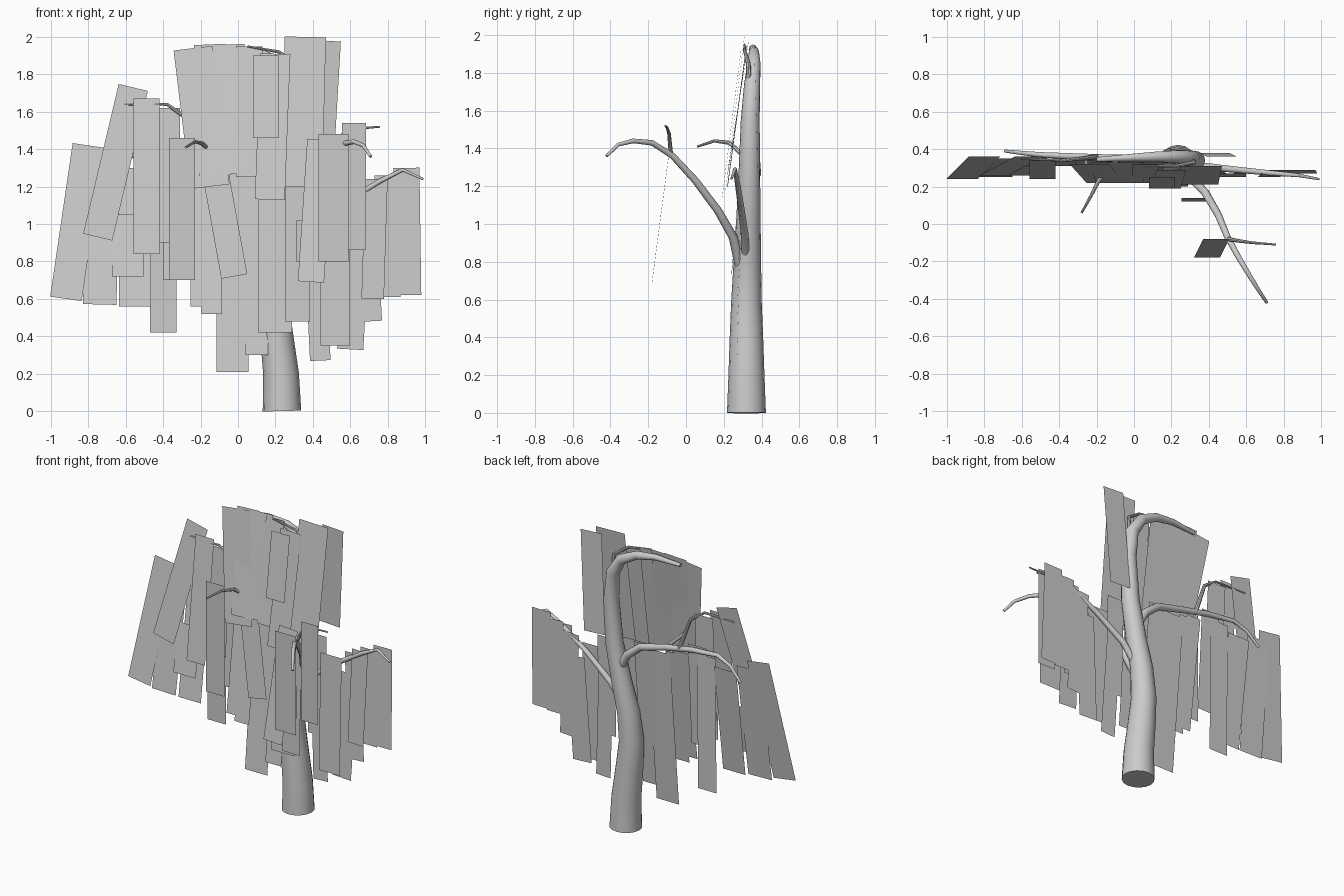
import bpy
from math import radians
from mathutils import Vector

cube = bpy.data.objects.get("Cube")
if cube:
    bpy.data.objects.remove(cube, do_unlink=True)

grey = bpy.data.materials.new("plain_grey")
grey.use_nodes = True
shade = (0.6, 0.6, 0.6, 1)
grey.diffuse_color = shade
grey.node_tree.nodes["Principled BSDF"].inputs["Base Color"].default_value = shade


def limb(name, points, start, end, sides=12):
    """Round tapering tube through the points, converted to a mesh."""
    curve = bpy.data.curves.new(name, "CURVE")
    curve.dimensions = "3D"
    curve.bevel_depth = 1
    curve.bevel_resolution = sides // 2 - 2
    curve.use_fill_caps = True
    spline = curve.splines.new("POLY")
    spline.points.add(len(points) - 1)
    for i, (target, point) in enumerate(zip(spline.points, points)):
        target.co = (*point, 1)
        target.radius = start + (end - start) * i / (len(points) - 1)
    curve.materials.append(grey)
    obj = bpy.data.objects.new(name, curve)
    bpy.context.collection.objects.link(obj)
    bpy.ops.object.select_all(action="DESELECT")
    bpy.context.view_layer.objects.active = obj
    obj.select_set(True)
    bpy.ops.object.convert(target="MESH")
    bpy.ops.object.shade_smooth_by_angle(angle=radians(40))


def frond(name, x, top, bottom, lean=0, width=.14, y=.34, sway=-.1):
    """Flat hanging sheet; lean shifts its lower end in x, sway in y."""
    upper = Vector((x, y, top))
    lower = Vector((x + lean, y + sway, bottom))
    drop = lower - upper
    side = Vector((-drop.z, 0, drop.x)).normalized() * width / 2
    corners = [upper - side, lower - side, lower + side, upper + side]
    mesh = bpy.data.meshes.new(name)
    mesh.from_pydata(corners, [], [range(4)])
    mesh.materials.append(grey)
    bpy.context.collection.objects.link(bpy.data.objects.new(name, mesh))


# Trunk, bending over at the top
limb("trunk", [(.235, .32, 0), (.23, .32, .2), (.205, .32, .42), (.19, .32, .6),
               (.21, .325, .8), (.26, .33, 1), (.31, .335, 1.25), (.33, .34, 1.55),
               (.31, .35, 1.74), (.24, .36, 1.85), (.12, .36, 1.91),
               (-.02, .355, 1.93), (-.2, .345, 1.92)], .103, .012, 16)

# Main branches
limb("front_branch", [(.2, .3, .7), (.3, .25, .93), (.38, .17, 1.07),
                      (.45, .05, 1.23), (.5, -.07, 1.36), (.56, -.18, 1.43),
                      (.62, -.28, 1.44), (.67, -.36, 1.42), (.71, -.42, 1.36)], .026, .008)
limb("left_branch", [(.2, .32, .75), (.35, .31, .95), (.55, .29, 1.1),
                     (.76, .27, 1.23), (.88, .26, 1.29), (.99, .24, 1.24)], .024, .006)
limb("right_branch", [(.27, .34, 1.08), (.2, .35, 1.2), (.1, .35, 1.28),
                      (-.1, .35, 1.33), (-.3, .36, 1.37), (-.5, .37, 1.39),
                      (-.6, .38, 1.35), (-.69, .39, 1.26)], .03, .008)

# Twigs
limb("front_twig", [(.5, -.08, 1.37), (.56, -.09, 1.48), (.63, -.1, 1.51), (.76, -.11, 1.52)], .012, .005, 8)
limb("right_twig", [(-.2, .36, 1.35), (-.28, .35, 1.57), (-.38, .34, 1.64), (-.61, .35, 1.64)], .015, .005, 8)
limb("inner_twig", [(-.08, .35, 1.32), (-.19, .23, 1.43), (-.23, .15, 1.44), (-.28, .06, 1.41)], .014, .006, 8)
limb("crown_twig", [(.32, .34, 1.6), (.32, .33, 1.85), (.22, .31, 1.92), (.05, .31, 1.95)], .016, .005, 8)

# Fronds on the right branch
frond("right_frond", x=-.8, top=1.42, bottom=.6, lean=-.12, width=.17, y=.36, sway=-.12)
frond("right_frond", x=-.72, top=1.35, bottom=.57, lean=-.02, width=.18, y=.35)
frond("right_frond", x=-.56, top=1.73, bottom=.93, lean=-.19, width=.16, y=.36)
frond("right_frond", x=-.49, top=1.67, bottom=.84)
frond("right_frond", x=-.55, top=1.3, bottom=.56, width=.17, y=.36)
frond("right_frond", x=-.59, top=1.05, bottom=.72, width=.17, y=.31, sway=-.05)
frond("right_frond", x=-.4, top=1.35, bottom=.42, y=.35, sway=-.01)
frond("right_frond", x=-.38, top=1.62, bottom=.9, y=.35, sway=-.04)
frond("right_frond", x=-.33, top=1.4, bottom=.7, y=.35, sway=-.04)
frond("inner_frond", x=-.3, top=1.46, bottom=.7, y=.18, sway=0)
frond("right_frond", x=-.2, top=1.32, bottom=.56, width=.11)
frond("right_frond", x=-.14, top=1.3, bottom=.52, width=.11)
frond("right_frond", x=-.03, top=1.28, bottom=.21, width=.17)
frond("right_frond", x=-.12, top=1.27, bottom=.72, lean=.1, y=.29, sway=-.05)
frond("right_frond", x=.1, top=1.3, bottom=.3, width=.12)

# Fronds around the crown
frond("crown_frond", x=-.24, top=1.94, bottom=1.2, lean=.09, width=.21, y=.32)
frond("crown_frond", x=-.15, top=1.96, bottom=1.26, lean=.03, width=.17, y=.33, sway=-.11)
frond("crown_frond", x=-.05, top=1.96, bottom=1.27, lean=.02, width=.17, y=.33, sway=-.11)
frond("crown_frond", x=.06, top=1.95, bottom=1.25, y=.32)
frond("crown_frond", x=.15, top=1.9, bottom=1.46, y=.25, sway=-.06)
frond("crown_frond", x=.2, top=1.91, bottom=1.13, lean=-.03, width=.16, y=.29)
frond("crown_frond", x=.36, top=2, bottom=1.18, lean=-.02, width=.22, y=.31)
frond("crown_frond", x=.47, top=1.98, bottom=1.3, lean=-.04, width=.16, y=.36, sway=.02)

# Fronds before the trunk and on the front branch
frond("trunk_frond", x=.2, top=1.27, bottom=.42, width=.18, y=.27, sway=-.07)
frond("trunk_frond", x=.32, top=1.2, bottom=.48, width=.13, y=.14, sway=-.02)
frond("front_frond", x=.38, top=1.02, bottom=.8, y=0, sway=0)
frond("front_frond", x=.44, top=1.45, bottom=.69, lean=-.05, y=-.08)
frond("front_frond", x=.51, top=1.48, bottom=.8, width=.16, y=-.21, sway=0)
frond("front_frond", x=.62, top=1.54, bottom=.86, y=-.11, sway=0, width=.13)

# Fronds on the left branch
for x, top, bottom, lean, width, y in (
        (.4, 1.25, .57, 0, .13, .3), (.41, .9, .27, .03, .11, .29),
        (.52, 1.15, .35, 0, .16, .27), (.64, 1.05, .33, -.04, .14, .29),
        (.67, 1.2, .48, .04, .12, .29), (.74, 1.24, .6, -.02, .12, .27),
        (.8, 1.26, .61, 0, .14, .29), (.9, 1.3, .62, .01, .14, .29)):
    frond("left_frond", x=x, top=top, bottom=bottom, lean=lean, width=width, y=y, sway=-.02)
